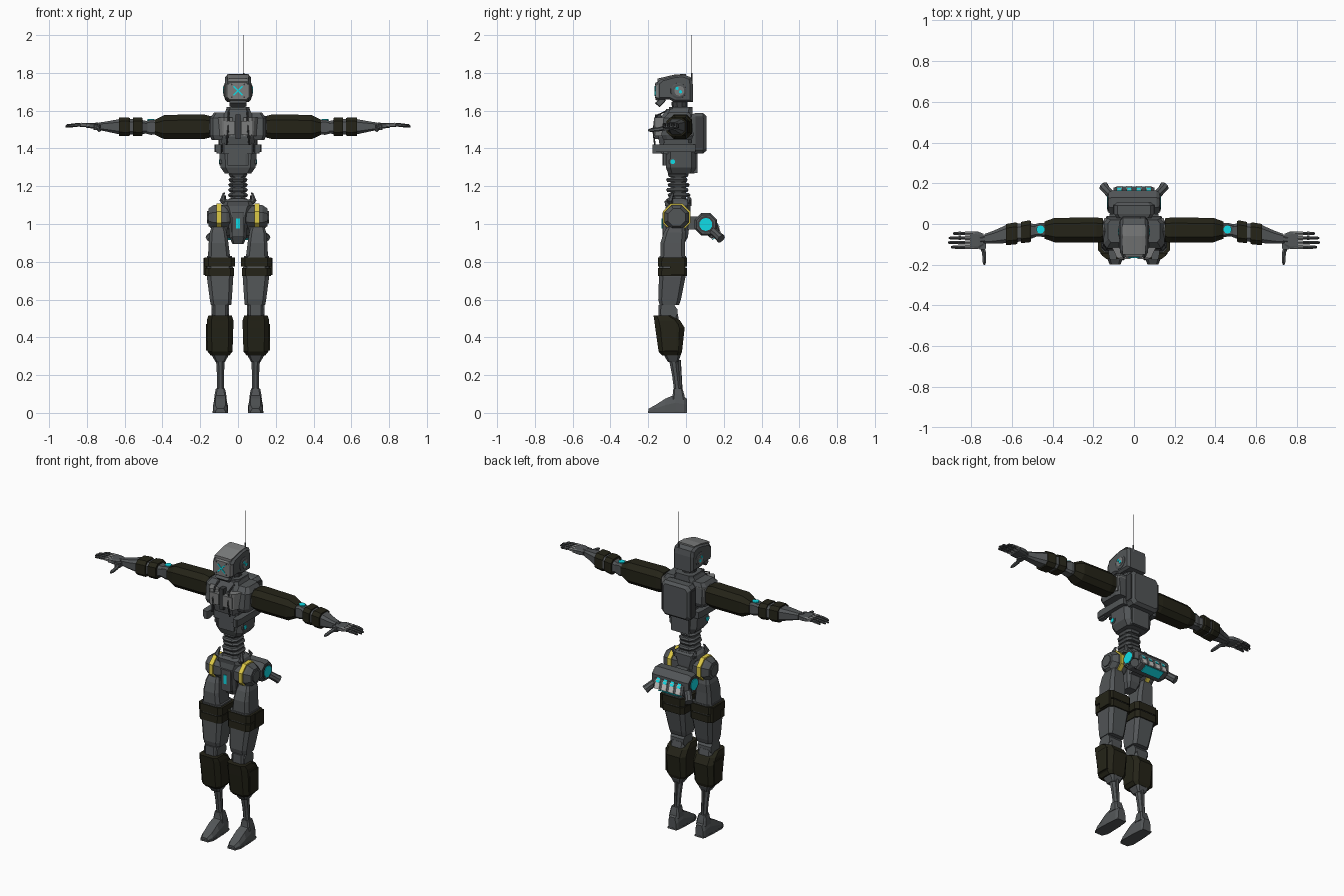
import bpy, bmesh, math
from mathutils import Vector


def mat(name, r, g, b):
    m = bpy.data.materials.new(name)
    m.diffuse_color = (r, g, b, 1)
    return m


GREY = mat("gunmetal grey", 0.085, 0.092, 0.096)
DARK = mat("dark grey", 0.045, 0.048, 0.05)
LIGHT = mat("light grey", 0.2, 0.205, 0.205)
OLIVE = mat("dark olive", 0.018, 0.0172, 0.009)
CYAN = mat("cyan", 0.005, 0.72, 0.8)
YELLOW = mat("yellow", 0.72, 0.58, 0.06)
PALE = mat("pale grey", 0.6, 0.58, 0.57)


def build(name, rings, m, mirror=False):
    """Skin a list of equal-length point rings, cap the ends, optionally mirror in x."""
    bm = bmesh.new()
    for s in ((1, -1) if mirror else (1,)):
        vs = [[bm.verts.new((p[0] * s, p[1], p[2])) for p in r] for r in rings]
        n = len(rings[0])
        for a, b in zip(vs, vs[1:]):
            for i in range(n):
                bm.faces.new((a[i], a[(i + 1) % n], b[(i + 1) % n], b[i]))
        bm.faces.new(vs[0])
        bm.faces.new(vs[-1])
    bmesh.ops.recalc_face_normals(bm, faces=bm.faces)
    me = bpy.data.meshes.new(name)
    bm.to_mesh(me)
    bm.free()
    me.materials.append(m)
    ob = bpy.data.objects.new(name, me)
    bpy.context.collection.objects.link(ob)
    return ob


def loft(name, axis, secs, m, mirror=False, c=0.3):
    """Chamfered-rectangle sections (t, centre u, centre v, half u, half v) along an axis."""
    k = 1 - c
    oct8 = [(1, -k), (1, k), (k, 1), (-k, 1), (-1, k), (-1, -k), (-k, -1), (k, -1)]
    rings = []
    for t, cu, cv, hu, hv in secs:
        r = []
        for a, b in oct8:
            u, v = cu + a * hu, cv + b * hv
            r.append({'x': (t, u, v), 'y': (u, t, v), 'z': (u, v, t)}[axis])
        rings.append(r)
    return build(name, rings, m, mirror)


def box(name, x, y, z, m, mirror=False, c=0.12):
    cx, cy = sum(x) / 2, sum(y) / 2
    hx, hy = abs(x[1] - x[0]) / 2, abs(y[1] - y[0]) / 2
    return loft(name, 'z', [(t, cx, cy, hx, hy) for t in z], m, mirror, c)


def rod(name, pts, rad, m, mirror=False, n=8):
    """Round-section bar through points; rad is one radius or one per point."""
    pts = [Vector(p) for p in pts]
    if not isinstance(rad, (list, tuple)):
        rad = [rad] * len(pts)
    q = (pts[-1] - pts[0]).to_track_quat('Z', 'Y')
    rings = []
    for p, r in zip(pts, rad):
        rings.append([p + q @ Vector((r * math.cos((i + .5) * math.tau / n),
                                      r * math.sin((i + .5) * math.tau / n), 0)) for i in range(n)])
    return build(name, rings, m, mirror)


def profile(name, pts, xs, m, mirror=False):
    """Side outline (y, z) skinned across x; xs holds (x, scale about centroid)."""
    cy = sum(p[0] for p in pts) / len(pts)
    cz = sum(p[1] for p in pts) / len(pts)
    return build(name, [[(x, cy + (y - cy) * s, cz + (z - cz) * s) for y, z in pts] for x, s in xs], m, mirror)


# Head
profile("head_shell", [(-.155, 1.66), (-.157, 1.745), (-.135, 1.765), (-.06, 1.785), (-.01, 1.79), (.03, 1.775),
                       (.036, 1.74), (.036, 1.645), (-.06, 1.645), (-.09, 1.66)],
        [(-.068, .84), (-.055, 1), (.055, 1), (.068, .84)], GREY)
loft("face_plate", 'y', [(-.162, 0, 1.703, .058, .045), (-.145, 0, 1.703, .065, .052)], LIGHT)
for s in (1, -1):
    rod("face_light", [(-.024, -.163, 1.705 - .024 * s), (.024, -.163, 1.705 + .024 * s)], .0045, CYAN, n=4)
    for x in (-.034, .034):
        rod("face_dot", [(x, -.158, 1.705 + .034 * s), (x, -.165, 1.705 + .034 * s)], .005, DARK, n=6)
loft("brow_plate", 'y', [(-.15, 0, 1.762, .056, .008), (-.06, 0, 1.784, .058, .007), (0, 0, 1.788, .056, .007)], LIGHT)
profile("jaw", [(-.165, 1.64), (-.14, 1.618), (-.105, 1.655), (-.13, 1.672)], [(-.045, .8), (-.035, 1), (.035, 1), (.045, .8)], GREY)
rod("ear_disc", [(.055, -.04, 1.705), (.07, -.04, 1.705), (.073, -.04, 1.705)], [.044, .042, .034], GREY, True, 12)
rod("ear_hub", [(.07, -.035, 1.705), (.076, -.035, 1.705)], .027, LIGHT, True, 10)
for y, z in ((-.047, 1.718), (-.03, 1.70)):
    rod("ear_light", [(.074, y, z), (.079, y, z)], .0095, CYAN, True, 6)
rod("antenna", [(.03, .03, 1.75), (.03, .03, 2.0)], .0012, GREY, n=4)
rod("antenna_base", [(.03, .03, 1.755), (.03, .03, 1.80)], .004, GREY, n=6)
rod("neck", [(0, -.03, 1.58), (0, -.035, 1.65)], .042, DARK, n=10)
box("neck_collar", (-.062, .062), (-.09, .035), (1.6, 1.62), GREY, c=.3)

# Chest and ribs
loft("chest", 'z', [(1.42, 0, -.05, .085, .09), (1.46, 0, -.052, .09, .095), (1.56, 0, -.05, .085, .085),
                    (1.608, 0, -.035, .062, .07)], GREY)
loft("shoulder_block", 'z', [(1.445, .09, -.045, .05, .075), (1.47, .095, -.045, .054, .085),
                             (1.56, .095, -.045, .054, .075), (1.59, .085, -.035, .042, .055)], GREY, True)
build("chest_wing", [[(x1, -.17, z), (x1 + .012, -.16, z), (.151, -.02, z), (.146, .03, z), (.08, .03, z), (.03, -.15, z)]
                     for z, x1 in ((1.465, .07), (1.565, .075))], LIGHT, True)
box("chest_centre", (-.014, .014), (-.165, -.13), (1.45, 1.58), DARK)
box("chest_pad", (.016, .078), (-.172, -.13), (1.475, 1.545), LIGHT, True)
rod("chest_cable", [(.05, -.1, 1.6), (.05, -.155, 1.575), (.052, -.174, 1.5), (.06, -.165, 1.42)], .005, DARK, True, 6)
rod("shoulder_socket", [(.13, -.035, 1.515), (.165, -.035, 1.515)], .056, DARK, True, 10)
box("rib_rail", (.082, .125), (-.175, .05), (1.38, 1.42), GREY, True, .25)
box("rib_front_hook", (.085, .115), (-.178, -.13), (1.372, 1.42), GREY, True, .3)
box("rib_bridge", (-.085, .085), (-.13, .05), (1.37, 1.43), GREY)
loft("lower_torso", 'z', [(1.268, 0, -.025, .07, .07), (1.30, 0, -.027, .093, .08), (1.385, 0, -.027, .1, .08)], GREY)
rod("torso_light", [(.09, -.07, 1.33), (.101, -.07, 1.33)], .013, CYAN, True, 8)
rod("torso_light_rim", [(.08, -.07, 1.33), (.097, -.07, 1.33)], .022, GREY, True, 8)
box("belly_plate", (-.055, .055), (-.125, -.09), (1.31, 1.40), GREY, c=.3)

# Back pack
loft("back_pack", 'y', [(.03, 0, 1.48, .085, .1), (.05, 0, 1.48, .098, .107), (.09, 0, 1.48, .098, .107),
                        (.108, 0, 1.48, .083, .092)], GREY, c=.18)
box("back_pack_side", (.094, .102), (.05, .095), (1.4, 1.56), DARK, True)
box("back_lower_plate", (-.06, .06), (.03, .062), (1.27, 1.385), GREY)

# Flexible waist
for i in range(6):
    z = 1.115 + i * .027
    y = -.04 - i * .001 + (.004 if i % 2 else -.004)
    w = .055 - .001 * i
    loft("waist_segment", 'z', [(z, 0, y, w * .85, w), (z + .012, 0, y, w, w * 1.12), (z + .021, 0, y, w * .85, w)], GREY, c=.4)
rod("waist_core", [(0, -.04, 1.08), (0, -.042, 1.28)], .044, GREY)

# Pelvis and hips
loft("pelvis", 'z', [(.895, 0, -.045, .03, .035), (.93, 0, -.045, .045, .055), (1.05, 0, -.045, .055, .07),
                     (1.105, 0, -.04, .075, .065)], GREY)
loft("pelvis_collar", 'z', [(1.095, 0, -.04, .085, .07), (1.12, 0, -.042, .075, .072), (1.13, 0, -.042, .06, .06)], GREY)
rod("pelvis_horn", [(.06, -.08, 1.1), (.085, -.085, 1.125), (.075, -.07, 1.165)], [.016, .015, .006], GREY, True, 6)
rod("pelvis_back_horn", [(.055, .01, 1.1), (.075, .02, 1.13), (.07, .01, 1.15)], [.014, .012, .006], GREY, True, 6)
box("pelvis_front_plate", (-.033, .033), (-.125, -.1), (.93, 1.06), GREY, c=.3)
box("pelvis_light", (-.010, .010), (-.129, -.12), (.975, 1.03), CYAN)
rod("hip_joint", [(.04, -.05, 1.035), (.06, -.05, 1.035), (.13, -.05, 1.035), (.157, -.05, 1.035)],
    [.058, .07, .07, .05], GREY, True)
rod("hip_stripe", [(.088, -.05, 1.035), (.114, -.05, 1.035)], .079, YELLOW, True)
rod("hip_hub", [(.15, -.05, 1.035), (.163, -.05, 1.035)], .036, GREY, True)

# Hip pack with nozzles and lights
box("hip_pack_mount", (-.04, .04), (0, .07), (.97, 1.04), GREY)
rod("hip_pack", [(-.125, .105, .998), (-.11, .105, .998), (.11, .105, .998), (.125, .105, .998)], [.054, .064, .064, .054], GREY)
rod("hip_pack_end_rim", [(.12, .105, .998), (.129, .105, .998)], .045, DARK, True, 10)
rod("hip_pack_end_light", [(.124, .105, .998), (.132, .105, .998)], .035, CYAN, True, 10)
profile("hip_pack_tail", [(.10, .95), (.135, .922), (.182, .945), (.167, 1.0), (.14, 1.035)], [(-.1, .9), (-.09, 1), (.09, 1), (.1, .9)], GREY)
rod("nozzle", [(.1, .13, .975), (.14, .172, .935), (.15, .186, .922)], [.022, .022, .025], GREY, True)
for x in (-.072, -.024, .024, .072):
    profile("pack_plate", [(.166, .995), (.17, 1.0), (.186, .948), (.18, .946)], [(x - .015, 1), (x + .015, 1)], PALE)
    profile("pack_light", [(.145, 1.02), (.152, 1.027), (.1785, .985), (.17, .98)], [(x - .011, 1), (x + .011, 1)], CYAN)
profile("pack_under_light", [(.137, .92), (.182, .942), (.184, .938), (.139, .916)], [(-.065, 1), (.065, 1)], CYAN)

# Legs
loft("upper_thigh", 'z', [(.81, .1, -.07, .06, .066), (.9, .103, -.07, .052, .065), (.955, .105, -.06, .045, .058),
                          (.985, .105, -.055, .035, .045)], GREY, True)
box("thigh_link", (.058, .075), (-.09, -.04), (.84, 1.0), GREY, True)
loft("thigh", 'z', [(.572, .09, -.088, .054, .052), (.6, .091, -.087, .058, .06), (.72, .095, -.073, .07, .07),
                    (.83, .097, -.071, .066, .07)], GREY, True)
for z0, z1, w in ((.775, .822, .08), (.725, .768, .077)):
    loft("thigh_strap", 'z', [(z0, .097, -.072, w, .076), (z1, .097, -.071, w, .076)], OLIVE, True, .25)
box("thigh_side_pouch", (.165, .182), (-.085, -.005), (.73, .82), OLIVE, True)
rod("knee_joint", [(.048, -.09, .535), (.14, -.09, .535)], .046, GREY, True, 10)
box("knee_cap", (.055, .133), (-.145, -.06), (.505, .57), GREY, True, .3)
loft("shin_core", 'z', [(.27, .094, -.068, .025, .028), (.3, .094, -.072, .042, .042), (.4, .094, -.075, .055, .055),
                        (.53, .094, -.085, .045, .04)], GREY, True)
loft("shin_guard", 'z', [(.305, .095, -.078, .05, .05), (.325, .095, -.083, .066, .062), (.45, .095, -.085, .07, .078),
                         (.49, .095, -.1, .07, .068), (.515, .095, -.125, .062, .047)], OLIVE, True, .35)
box("shin_side_pad", (.155, .17), (-.12, -.04), (.33, .47), OLIVE, True, .25)
rod("shin_rod", [(.093, -.066, .28), (.093, -.055, .2), (.093, -.042, .09)], [.025, .02, .019], GREY, True)
rod("calf_piston", [(.093, -.035, .28), (.093, -.025, .1)], .008, GREY, True, 6)
loft("ankle", 'z', [(.07, .093, -.04, .034, .036), (.1, .093, -.04, .03, .03), (.13, .093, -.043, .024, .024)], GREY, True)
build("foot", [[(.093 + s * w, y, z) for s, z in ((-1, 0), (1, 0), (1, h * .55), (.7, h), (-.7, h), (-1, h * .55))]
               for y, w, h in ((.004, .026, .075), (-.01, .034, .085), (-.055, .036, .098), (-.11, .039, .075),
                               (-.165, .038, .04), (-.198, .024, .022))], GREY, True)
build("foot_sole", [[(.093 + s * w, y, z) for s, z in ((-1, 0), (1, 0), (1, .01), (-1, .01))]
                    for y, w in ((.005, .03), (-.06, .038), (-.165, .041), (-.2, .026))], GREY, True)

# Arms
loft("upper_arm_sleeve", 'x', [(.152, -.03, 1.515, .058, .058), (.185, -.03, 1.515, .062, .066), (.39, -.03, 1.513, .06, .064),
                               (.44, -.03, 1.512, .042, .04)], OLIVE, True, .45)
loft("elbow", 'x', [(.43, -.03, 1.512, .035, .036), (.46, -.028, 1.512, .034, .04), (.5, -.032, 1.512, .028, .03)], GREY, True)
rod("elbow_light", [(.46, -.027, 1.53), (.46, -.027, 1.555)], .02, CYAN, True, 10)
loft("forearm", 'x', [(.48, -.032, 1.512, .03, .032), (.53, -.038, 1.514, .045, .042), (.63, -.05, 1.515, .044, .04),
                      (.69, -.065, 1.516, .032, .028), (.735, -.073, 1.517, .024, .02)], GREY, True, .4)
for x0, x1, y in ((.505, .555, -.036), (.572, .63, -.046)):
    loft("forearm_strap", 'x', [(x0, y, 1.515, .05, .046), (x0 + .01, y, 1.515, .054, .05),
                                (x1, y - .006, 1.515, .052, .048)], OLIVE, True, .4)
rod("wrist", [(.72, -.072, 1.517), (.755, -.077, 1.518)], .02, GREY, True)

# Hands
loft("palm", 'x', [(.74, -.076, 1.518, .028, .014), (.765, -.08, 1.52, .042, .015), (.805, -.08, 1.522, .044, .012)], GREY, True)
for i, tip in enumerate((.9, .914, .91, .89)):
    y = -.114 + .0225 * i
    rod("finger", [(.8, y, 1.522), (.85, y, 1.525), (tip - .01, y, 1.52), (tip, y, 1.516)], [.009, .0095, .0085, .005], DARK, True, 6)
    rod("finger_base", [(.785, y, 1.523), (.83, y, 1.525)], .0112, LIGHT, True, 6)
    rod("finger_knuckle", [(.85, y, 1.523), (.862, y, 1.523)], .0105, GREY, True, 6)
rod("thumb", [(.75, -.1, 1.512), (.737, -.14, 1.502), (.735, -.185, 1.497), (.735, -.2, 1.495)], [.014, .011, .01, .005], GREY, True, 6)
box("thumb_base", (.728, .765), (-.125, -.085), (1.498, 1.525), GREY, True, .3)
